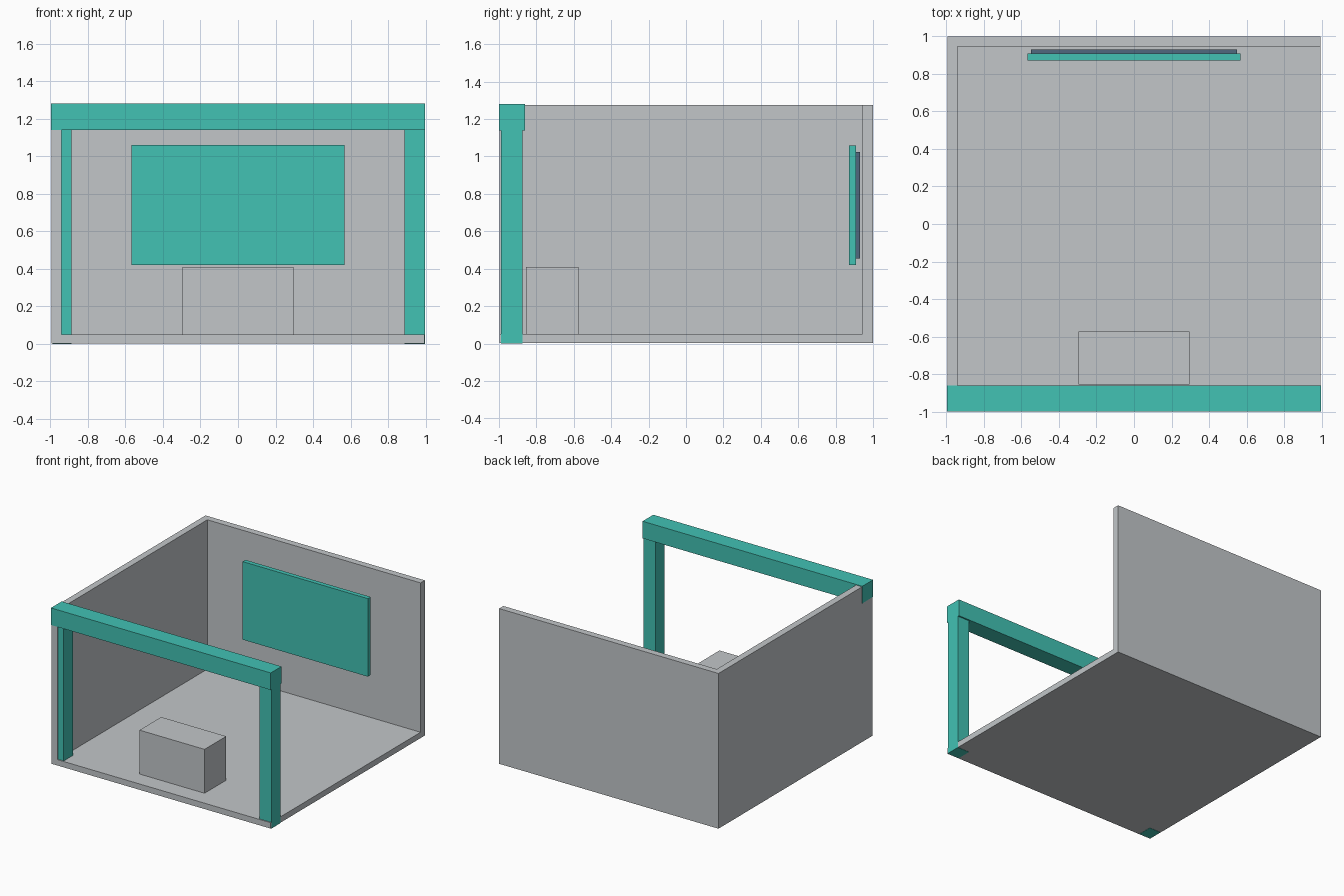
import bpy
import bmesh
from mathutils import Vector

default = bpy.data.objects.get("Cube")
if default:
    bpy.data.objects.remove(default, do_unlink=True)


def material(name, rgb):
    m = bpy.data.materials.new(name)
    m.use_nodes = True
    colour = (*rgb, 1.0)
    m.diffuse_color = colour
    m.node_tree.nodes["Principled BSDF"].inputs["Base Color"].default_value = colour
    return m


grey = material("light grey", (0.54, 0.565, 0.584))
teal = material("teal", (0.054, 0.539, 0.456))
slate = material("slate blue", (0.08, 0.14, 0.21))


def box(name, low, high, mat):
    """Box between two opposite corners."""
    low, high = Vector(low), Vector(high)
    size, centre = high - low, (low + high) / 2
    bm = bmesh.new()
    bmesh.ops.create_cube(bm, size=1)
    bmesh.ops.scale(bm, vec=size, verts=bm.verts)
    mesh = bpy.data.meshes.new(name)
    bm.to_mesh(mesh)
    bm.free()
    mesh.materials.append(mat)
    obj = bpy.data.objects.new(name, mesh)
    obj.location = centre
    bpy.context.collection.objects.link(obj)
    return obj


W = 0.995      # half width
TOP = 1.275    # wall height
FLOOR = 0.05   # floor thickness

# Booth shell: floor, back wall and one side wall
box("floor", (-W, -0.998, 0.002), (W, 1, FLOOR), grey)
box("back_wall", (-W, 0.945, FLOOR), (W, 1, TOP), grey)
box("side_wall", (-W, -0.998, FLOOR), (-0.94, 0.945, TOP), grey)

# Front frame: two posts and a header beam
box("right_post", (-0.99, -0.99, 0), (-0.888, -0.873, 1.14), teal)
box("left_post", (0.888, -0.99, 0), (0.997, -0.873, 1.14), teal)
box("header_beam", (-0.997, -1, 1.14), (0.997, -0.861, 1.28), teal)

# Counter near the front edge
box("counter", (-0.295, -0.855, FLOOR), (0.295, -0.574, 0.41), grey)

# Wall display with its backing panel
box("display_panel", (-0.568, 0.871, 0.42), (0.568, 0.908, 1.06), teal)
box("display_backing", (-0.548, 0.908, 0.455), (0.548, 0.93, 1.025), slate)
